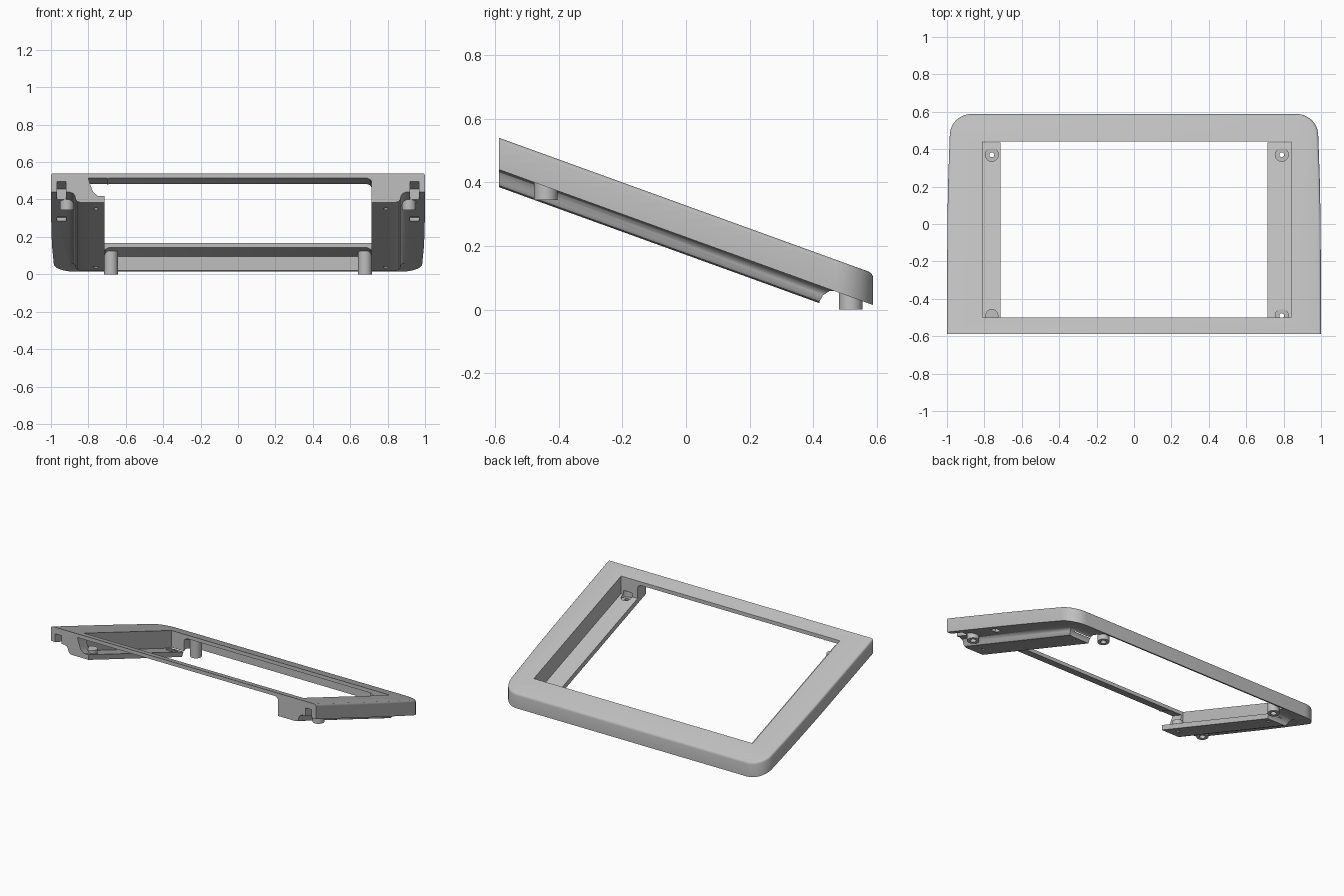
import bpy, bmesh, math

if "Cube" in bpy.data.objects:
    bpy.data.objects.remove(bpy.data.objects["Cube"])

FRONT, BACK, SLOPE = -0.588, 0.588, 0.362

grey = bpy.data.materials.new("light_grey")
grey.use_nodes = True
colour = (0.52, 0.52, 0.52, 1)
grey.diffuse_color = colour
grey.node_tree.nodes["Principled BSDF"].inputs["Base Color"].default_value = colour


def top_z(y):
    return 0.54 - SLOPE * (y - FRONT)


def finish(bm, name):
    bmesh.ops.recalc_face_normals(bm, faces=bm.faces)
    mesh = bpy.data.meshes.new(name)
    bm.to_mesh(mesh)
    bm.free()
    mesh.materials.append(grey)
    obj = bpy.data.objects.new(name, mesh)
    bpy.context.collection.objects.link(obj)
    return obj


def extrude(bm, points, offset):
    face = bm.faces.new([bm.verts.new(p) for p in points])
    new = bmesh.ops.extrude_face_region(bm, geom=[face])["geom"]
    bmesh.ops.translate(bm, vec=offset, verts=[v for v in new if isinstance(v, bmesh.types.BMVert)])


def slope(bm):
    for v in bm.verts:
        v.co.z += top_z(v.co.y)


def sloped_profile(name, profile, y0, y1):
    """Profile of (x, depth below the sloped top), swept from y0 to y1."""
    bm = bmesh.new()
    extrude(bm, [(x, y0, -d) for x, d in profile], (0, y1 - y0, 0))
    slope(bm)
    return finish(bm, name)


def sloped_box(name, x0, x1, y0, y1, d0, d1):
    return sloped_profile(name, [(x0, d0), (x1, d0), (x1, d1), (x0, d1)], y0, y1)


def cylinder(name, x, y, z0, z1, r):
    bm = bmesh.new()
    bmesh.ops.create_cone(bm, cap_ends=True, segments=32, radius1=r, radius2=r, depth=z1 - z0)
    bmesh.ops.translate(bm, vec=(x, y, (z0 + z1) / 2), verts=bm.verts)
    return finish(bm, name)


def boolean(obj, other, operation="DIFFERENCE"):
    mod = obj.modifiers.new(operation, "BOOLEAN")
    mod.operation, mod.object, mod.solver = operation, other, "EXACT"
    bpy.context.view_layer.objects.active = obj
    bpy.ops.object.modifier_apply(modifier=mod.name)
    bpy.data.objects.remove(other)


def smooth(obj):
    bpy.ops.object.select_all(action="DESELECT")
    obj.select_set(True)
    bpy.context.view_layer.objects.active = obj
    bpy.ops.object.shade_smooth_by_angle(angle=math.radians(35))


# Sloped frame slab with rounded back corners
radius = 0.115
half = [(1, FRONT), (0.998, 0), (0.993, 0.25)]
for i in range(11):
    a = math.radians(9 * i)
    half.append((0.985 - radius + radius * math.cos(a), BACK - radius + radius * math.sin(a)))
outline = half + [(-x, y) for x, y in reversed(half)]
bm = bmesh.new()
extrude(bm, [(x, y, 0) for x, y in outline], (0, 0, -0.1))
rim = [e for e in bm.edges if all(v.co.z > -0.01 for v in e.verts)
       and any(v.co.y > FRONT + 0.01 for v in e.verts)]
bmesh.ops.bevel(bm, geom=rim, offset=0.014, segments=3, profile=0.5, affect="EDGES")
slope(bm)
frame = finish(bm, "frame")

# Hollow below the thin top plate, with eased upper corners
w = 0.715
boolean(frame, sloped_profile("hollow", [
    (-w, 0.3), (-w, 0.045), (-w + 0.006, 0.034), (-w + 0.025, 0.025),
    (w - 0.025, 0.025), (w - 0.006, 0.034), (w, 0.045), (w, 0.3)], FRONT - 0.1, 0.57))

# Rails under both sides, with an S-shaped outer flank and a scooped back end
flank = [(w, 0.08), (w, 0.155), (0.845, 0.155), (0.86, 0.15), (0.868, 0.138),
         (0.872, 0.12), (0.88, 0.108), (0.9, 0.099), (0.9, 0.08)]
for s in (-1, 1):
    rail = sloped_profile("rail", [(s * x, d) for x, d in flank], FRONT, 0.47)
    z = top_z(0.47) - 0.155
    scoop = [(0.42, z - 0.05), (0.42, z + 0.025), (0.43, z + 0.043),
             (0.45, z + 0.056), (0.48, z + 0.056), (0.48, z - 0.05)]
    bm = bmesh.new()
    extrude(bm, [(s * 0.6, y, h) for y, h in scoop], (s * 0.4, 0, 0))
    boolean(rail, finish(bm, "scoop"))
    boolean(frame, rail, "UNION")

# Screen opening down to the rail floors, and the side cable gap at the front
boolean(frame, sloped_box("opening", -0.81, 0.84, -0.5, 0.44, -0.1, 0.12))
boolean(frame, sloped_profile("cable_gap", [
    (-0.7, 0.025), (-0.8, 0.025), (-0.79, 0.06), (-0.775, 0.1), (-0.75, 0.12), (-0.7, 0.12)],
    FRONT - 0.1, -0.49))

# Slots under the side rims
for s in (-1, 1):
    x0, x1 = sorted((s * 0.92, s * 0.968))
    boolean(frame, sloped_box("front_slot", x0, x1, FRONT - 0.1, -0.48, 0.045, 0.13))
    boolean(frame, sloped_box("small_slot", x0, x1, -0.22, -0.16, 0.08, 0.13))

# Counterbored screw holes in the rail floors
for x in (-0.76, 0.79):
    for y in (-0.49, 0.37):
        floor = top_z(y) - 0.12
        boolean(frame, cylinder("counterbore", x, y, floor - 0.018, floor + 0.03, 0.035))
        boolean(frame, cylinder("screw_hole", x, y, floor - 0.1, floor + 0.02, 0.013))
smooth(frame)

# Hollow mounting posts
for side, s in (("right", -1), ("left", 1)):
    for place, x, y, z0, z1 in (("front", 0.915, -0.44, 0.345, 0.42),
                                ("back", 0.679, 0.517, 0, 0.125)):
        post = cylinder(f"{place}_{side}_post", s * x, y, z0, z1, 0.037)
        boolean(post, cylinder("bore", s * x, y, z0 - 0.02, z0 + 0.05, 0.018))
        smooth(post)
